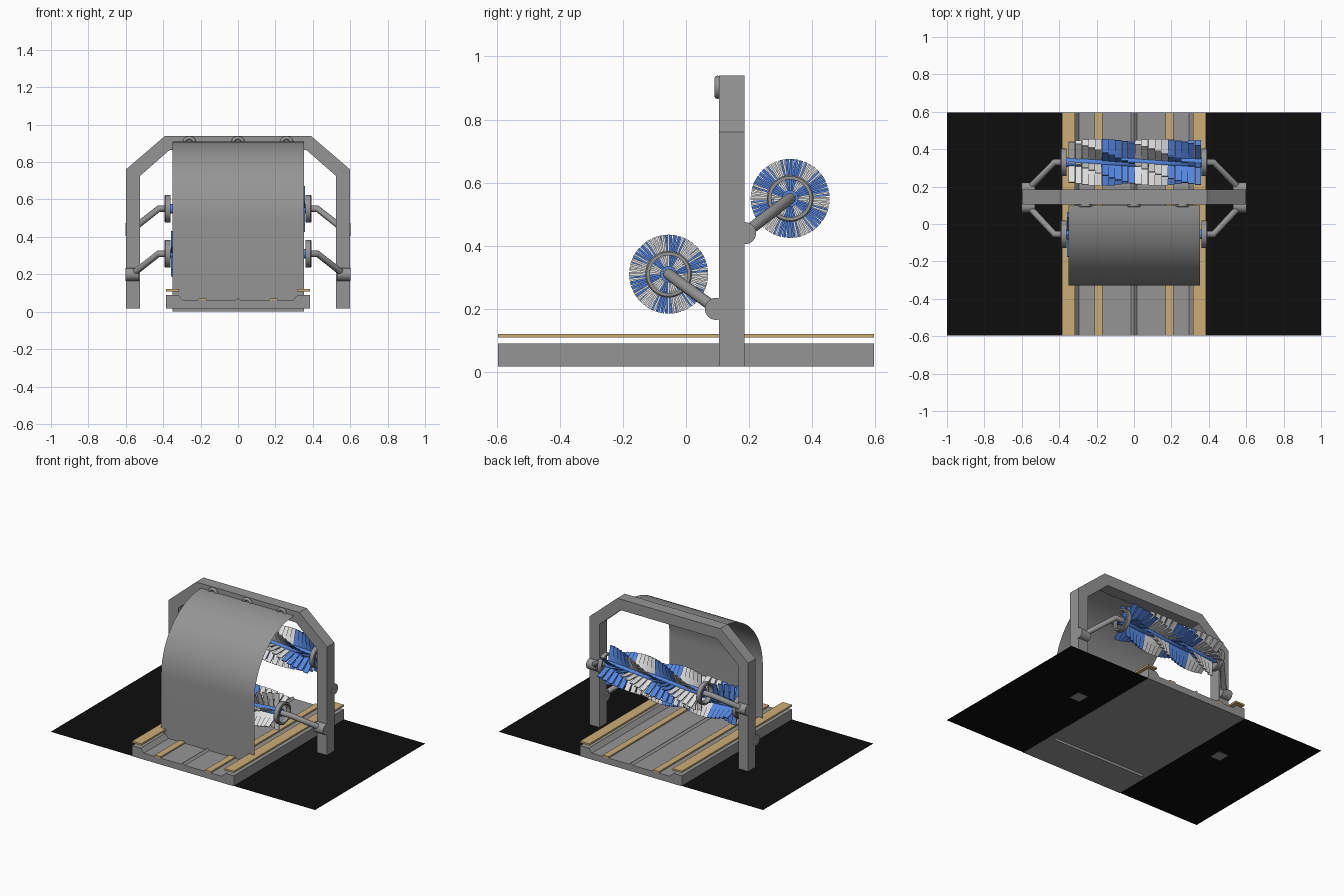
import bpy, bmesh, math
from mathutils import Matrix, Vector

if "Cube" in bpy.data.objects:
    bpy.data.objects.remove(bpy.data.objects["Cube"])


def material(name, r, g, b):
    m = bpy.data.materials.new(name)
    m.use_nodes = True
    m.diffuse_color = (r, g, b, 1)
    m.node_tree.nodes["Principled BSDF"].inputs["Base Color"].default_value = (r, g, b, 1)
    return m


GRAY = material("steel gray", 0.3, 0.3, 0.3)
BLACK = material("ground black", 0.004, 0.004, 0.004)
TAN = material("rail tan", 0.6, 0.42, 0.18)
BLUE = material("bristle blue", 0.09, 0.24, 0.75)
WHITE = material("bristle white", 0.75, 0.75, 0.75)


def finish(name, bm, mats, smooth=False):
    mesh = bpy.data.meshes.new(name)
    bm.to_mesh(mesh)
    bm.free()
    ob = bpy.data.objects.new(name, mesh)
    bpy.context.collection.objects.link(ob)
    for m in mats:
        mesh.materials.append(m)
    if smooth:
        bpy.ops.object.select_all(action='DESELECT')
        ob.select_set(True)
        bpy.context.view_layer.objects.active = ob
        bpy.ops.object.shade_smooth_by_angle(angle=math.radians(40))
    return ob


def extrude_y(name, outline, y0, y1, mat):
    """Extrude a closed x-z outline along y."""
    bm = bmesh.new()
    face = bm.faces.new([bm.verts.new((x, y0, z)) for x, z in outline])
    out = bmesh.ops.extrude_face_region(bm, geom=[face])
    moved = [v for v in out["geom"] if isinstance(v, bmesh.types.BMVert)]
    bmesh.ops.translate(bm, verts=moved, vec=(0, y1 - y0, 0))
    bmesh.ops.recalc_face_normals(bm, faces=bm.faces)
    return finish(name, bm, [mat])


def box(name, x0, x1, y0, y1, z0, z1, mat):
    return extrude_y(name, [(x0, z0), (x1, z0), (x1, z1), (x0, z1)], y0, y1, mat)


def mirrored(half):
    return half + [(-x, z) for x, z in reversed(half) if x]


def cylinder_x(name, x0, x1, y, z, r, mat):
    bm = bmesh.new()
    place = Matrix.Translation(((x0 + x1) / 2, y, z)) @ Matrix.Rotation(math.pi / 2, 4, 'Y')
    bmesh.ops.create_cone(bm, cap_ends=True, segments=24, radius1=r, radius2=r,
                          depth=x1 - x0, matrix=place)
    return finish(name, bm, [mat], True)


def lathe(name, section, axis, center, mat):
    """Spin a closed (radius, offset) section into a ring about x or y."""
    bm = bmesh.new()
    a = Vector((1, 0, 0)) if axis == 'X' else Vector((0, 1, 0))
    c = Vector(center)
    vs = [bm.verts.new(c + a * o + Vector((0, 0, r))) for r, o in section]
    es = [bm.edges.new((vs[i - 1], vs[i])) for i in range(len(vs))]
    bmesh.ops.spin(bm, geom=vs + es, cent=c, axis=a, angle=math.tau, steps=36, use_merge=False)
    bmesh.ops.remove_doubles(bm, verts=bm.verts, dist=0.0001)
    bmesh.ops.recalc_face_normals(bm, faces=bm.faces)
    return finish(name, bm, [mat], True)


def tube(name, points, r, mat):
    cu = bpy.data.curves.new(name, 'CURVE')
    cu.dimensions = '3D'
    cu.bevel_depth = r
    cu.bevel_resolution = 4
    cu.use_fill_caps = True
    sp = cu.splines.new('POLY')
    sp.points.add(len(points) - 1)
    for p, co in zip(sp.points, points):
        p.co = (*co, 1)
    cu.materials.append(mat)
    ob = bpy.data.objects.new(name, cu)
    bpy.context.collection.objects.link(ob)


# Ground sheet
bm = bmesh.new()
bmesh.ops.create_grid(bm, x_segments=1, y_segments=1, size=1,
                      matrix=Matrix.Translation((0, 0, 0.02)) @ Matrix.Diagonal((1, 0.595, 1, 1)))
finish("ground_sheet", bm, [BLACK])

# Track bed with sunken floor and centre ridge
bed = [(0, 0.075), (0.015, 0.062), (0.295, 0.062), (0.32, 0.09), (0.385, 0.09), (0.385, 0.018)]
extrude_y("track_bed", mirrored(bed), -0.595, 0.595, GRAY)

# Guide rails
for s, side in ((1, "left"), (-1, "right")):
    box("inner_rail_" + side, s * 0.19 - 0.022, s * 0.19 + 0.022, -0.595, 0.595, 0.058, 0.072, TAN)
    box("outer_rail_" + side, s * 0.35 - 0.035, s * 0.35 + 0.035, -0.595, 0.595, 0.109, 0.121, TAN)

# Arch frame
outer = [(0.6, 0.018), (0.6, 0.76), (0.39, 0.94)]
inner = [(-0.365, 0.865), (-0.525, 0.725), (-0.525, 0.018)]
arch = outer + [(-x, z) for x, z in reversed(outer)]
arch += [p for p in reversed(inner)] + [(-x, z) for x, z in inner]
extrude_y("arch_frame", arch, 0.105, 0.185, GRAY)

# Curved curtain
bm = bmesh.new()
R = 0.43
path = [(0.1 - R * math.sin(t), 0.48 + R * math.cos(t))
        for t in (math.pi / 2 * i / 24 for i in range(25))] + [(0.1 - R, 0)]
rows = [[bm.verts.new((x, y, z)) for x in (-0.35, 0.354)] for y, z in path]
for a, b in zip(rows, rows[1:]):
    bm.faces.new((a[0], b[0], b[1], a[1]))
finish("curtain", bm, [GRAY], True)

# Curtain rings
round_section = [(0.027 + 0.01 * math.cos(k * math.tau / 10), 0.01 * math.sin(k * math.tau / 10))
                 for k in range(10)]
for i in (-1, 0, 1):
    lathe(f"curtain_ring_{i + 2}", round_section, 'Y', (i * 0.26, 0.1, 0.902), GRAY)


def brush(name, y, z, direction):
    """Roller of banded paddle rings around an axle."""
    bm = bmesh.new()
    count, width, blades, length = 20, 0.0355, 6, 0.107
    for i in range(count):
        x = direction * ((i - count / 2 + 0.5) * width + 0.005)
        for k in range(blades):
            turn = Matrix.Rotation(math.radians(7 * i) + k * math.tau / blades, 4, 'X')
            place = (Matrix.Translation((x, y, z)) @ turn
                     @ Matrix.Translation((0, 0, 0.018 + length / 2))
                     @ Matrix.Diagonal((width * 0.97, 0.006, length, 1)))
            new = bmesh.ops.create_cube(bm, size=1, matrix=place)["verts"]
            for f in {f for v in new for f in v.link_faces}:
                f.material_index = i // 5 % 2
    finish(name + "_bristles", bm, [WHITE, BLUE])
    cylinder_x(name + "_axle", -0.37, 0.37, y, z, 0.026, BLUE)


# Rollers with end hoops, bent arms and pivots
hoop = [(0.06, -0.016), (0.074, -0.016), (0.074, 0.012), (0.07, 0.016), (0.06, 0.016)]
for name, y, z, py, pz, d in (("lower_brush", -0.055, 0.31, 0.095, 0.2, -1),
                              ("upper_brush", 0.33, 0.55, 0.187, 0.44, 1)):
    brush(name, y, z, d)
    for s, side in ((1, "left"), (-1, "right")):
        lathe(f"{name}_hoop_{side}", [(r, s * o) for r, o in hoop], 'X', (s * 0.376, y, z), GRAY)
        tube(f"{name}_arm_{side}",
             [(s * 0.355, y, z), (s * 0.425, y, z), (s * 0.565, py, pz)], 0.018, GRAY)
        cylinder_x(f"{name}_pivot_{side}", s * 0.565 - 0.036, s * 0.565 + 0.036, py, pz, 0.035, GRAY)
